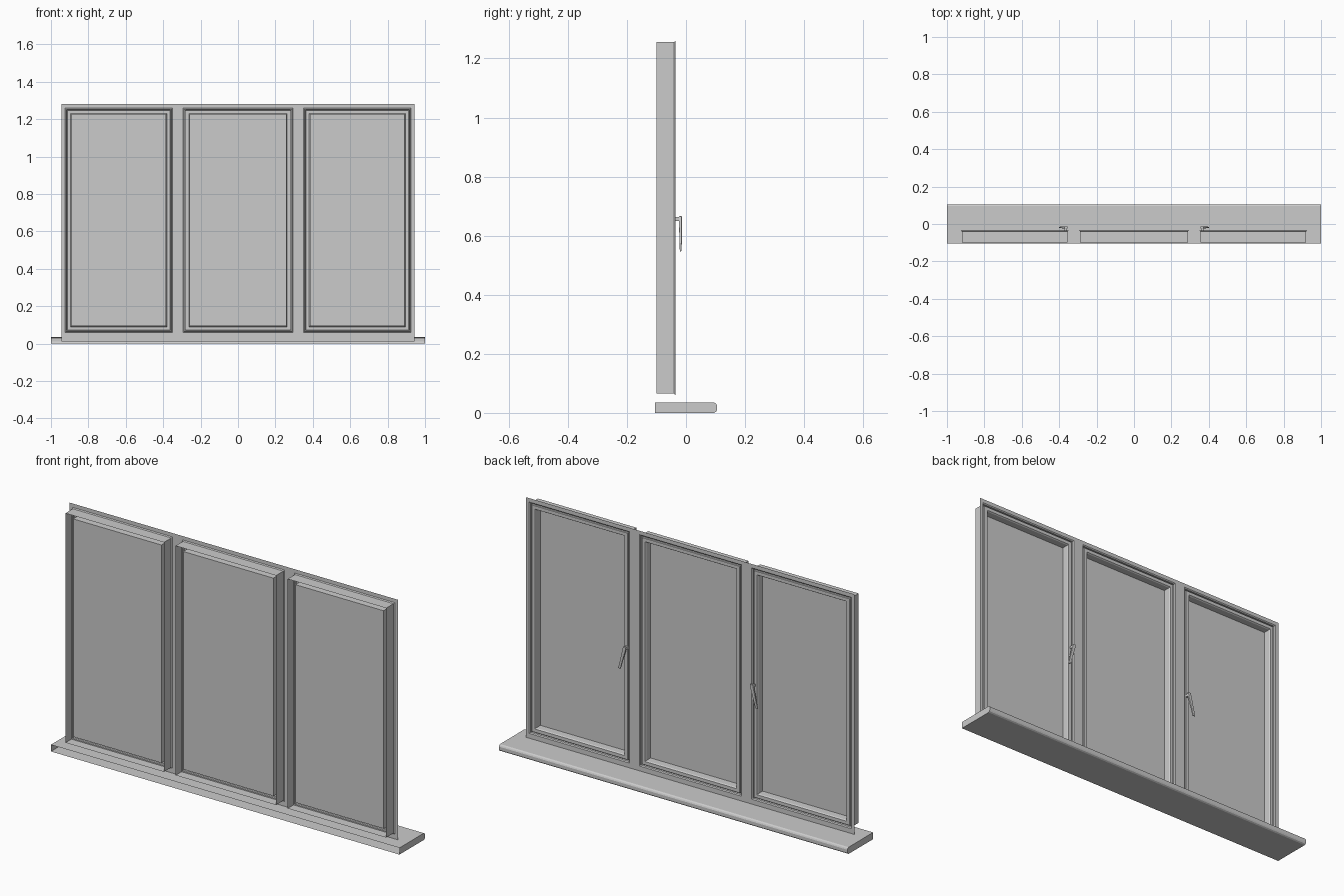
import bpy, bmesh

if "Cube" in bpy.data.objects:
    bpy.data.objects.remove(bpy.data.objects["Cube"])

FACE_Y, BACK_Y = -0.036, -0.10
Z0, Z1 = 0.06, 1.26
OPENINGS = [(-0.925, -0.35), (-0.293, 0.293), (0.35, 0.925)]


def finish(bm, name):
    me = bpy.data.meshes.new(name)
    bm.to_mesh(me)
    bm.free()
    ob = bpy.data.objects.new(name, me)
    bpy.context.collection.objects.link(ob)
    return ob


def loft(bm, loops, cap_start=False, cap_end=False):
    """Bridge closed loops of points, optionally capping the ends."""
    rings = [[bm.verts.new(p) for p in loop] for loop in loops]
    n = len(rings[0])
    for a, b in zip(rings, rings[1:]):
        for i in range(n):
            j = (i + 1) % n
            bm.faces.new((a[i], a[j], b[j], b[i]))
    if cap_start:
        bm.faces.new(rings[0][::-1])
    if cap_end:
        bm.faces.new(rings[-1])


def rect(x0, x1, inset, y):
    """Rectangular loop inside an opening, wound to face the room (+y)."""
    a, b, c, d = x0 + inset, x1 - inset, Z0 + inset, Z1 - inset
    return [(b, y, c), (a, y, c), (a, y, d), (b, y, d)]


# Outer frame: flat room-side face with three openings and deep reveals
bm = bmesh.new()
xs = [-0.943] + [x for o in OPENINGS for x in o] + [0.943]
zs = [0.012, Z0, Z1, 1.28]
for i in range(len(xs) - 1):
    for k in range(3):
        if k == 1 and i % 2 == 1:
            continue
        q = [(xs[i + 1], zs[k]), (xs[i], zs[k]), (xs[i], zs[k + 1]), (xs[i + 1], zs[k + 1])]
        bm.faces.new([bm.verts.new((x, FACE_Y, z)) for x, z in q])
for x0, x1 in OPENINGS:
    loft(bm, [rect(x0, x1, i, y) for i, y in
              ((0, FACE_Y), (0.005, FACE_Y - 0.004), (0.005, BACK_Y))])
bmesh.ops.remove_doubles(bm, verts=bm.verts, dist=1e-5)
finish(bm, "window_frame")

# Sashes: seal groove, stepped moulding and glazing rebate, plus the glass
SASH = [(0.005, -0.052), (0.011, -0.052), (0.011, -0.041), (0.013, -0.039),
        (0.030, -0.039), (0.034, -0.045), (0.035, -0.078)]
for side, (x0, x1) in zip(("left", "middle", "right"), OPENINGS):
    bm = bmesh.new()
    loft(bm, [rect(x0, x1, i, y) for i, y in SASH])
    finish(bm, side + "_sash")
    bm = bmesh.new()
    bm.faces.new([bm.verts.new(p) for p in rect(x0, x1, *SASH[-1])])
    finish(bm, side + "_glass")

# Sill: board with a rounded nose, open on the wall side
bm = bmesh.new()
prof = [(-0.105, 0), (0.095, 0), (0.102, 0.004), (0.105, 0.010),
        (0.105, 0.025), (0.102, 0.031), (0.095, 0.035), (-0.105, 0.035)]
ends = [[bm.verts.new((x, y, z)) for y, z in prof] for x in (-1, 1)]
for i in range(len(prof) - 1):
    bm.faces.new((ends[0][i], ends[0][i + 1], ends[1][i + 1], ends[1][i]))
bm.faces.new(ends[0])
bm.faces.new(ends[1][::-1])
bmesh.ops.recalc_face_normals(bm, faces=bm.faces)
finish(bm, "window_sill")


# Handles: neck out of the sash and a tapered, tilted grip
def handle(name, s):
    bm = bmesh.new()

    def flat(x, y, z, hx, hz):
        return [(s * (x + a * hx), y, z + b * hz)
                for a, b in ((-1, -1), (1, -1), (1, 1), (-1, 1))]

    def level(x, y, z, hx, hy):
        return [(s * (x + a * hx), y + b * hy, z)
                for a, b in ((-1, -1), (1, -1), (1, 1), (-1, 1))]

    loft(bm, [flat(0.365, y, 0.656, 0.007, 0.007) for y in (-0.039, -0.022)], True, True)
    loft(bm, [level(0.364, -0.019, 0.666, 0.008, 0.005),
              level(0.368, -0.019, 0.645, 0.009, 0.005),
              level(0.384, -0.018, 0.585, 0.007, 0.004),
              level(0.394, -0.018, 0.547, 0.007, 0.003)], True, True)
    bmesh.ops.recalc_face_normals(bm, faces=bm.faces)
    ob = finish(bm, name)
    m = ob.modifiers.new("soft_edges", 'BEVEL')
    m.width, m.segments = 0.002, 2


handle("left_handle", -1)
handle("right_handle", 1)
